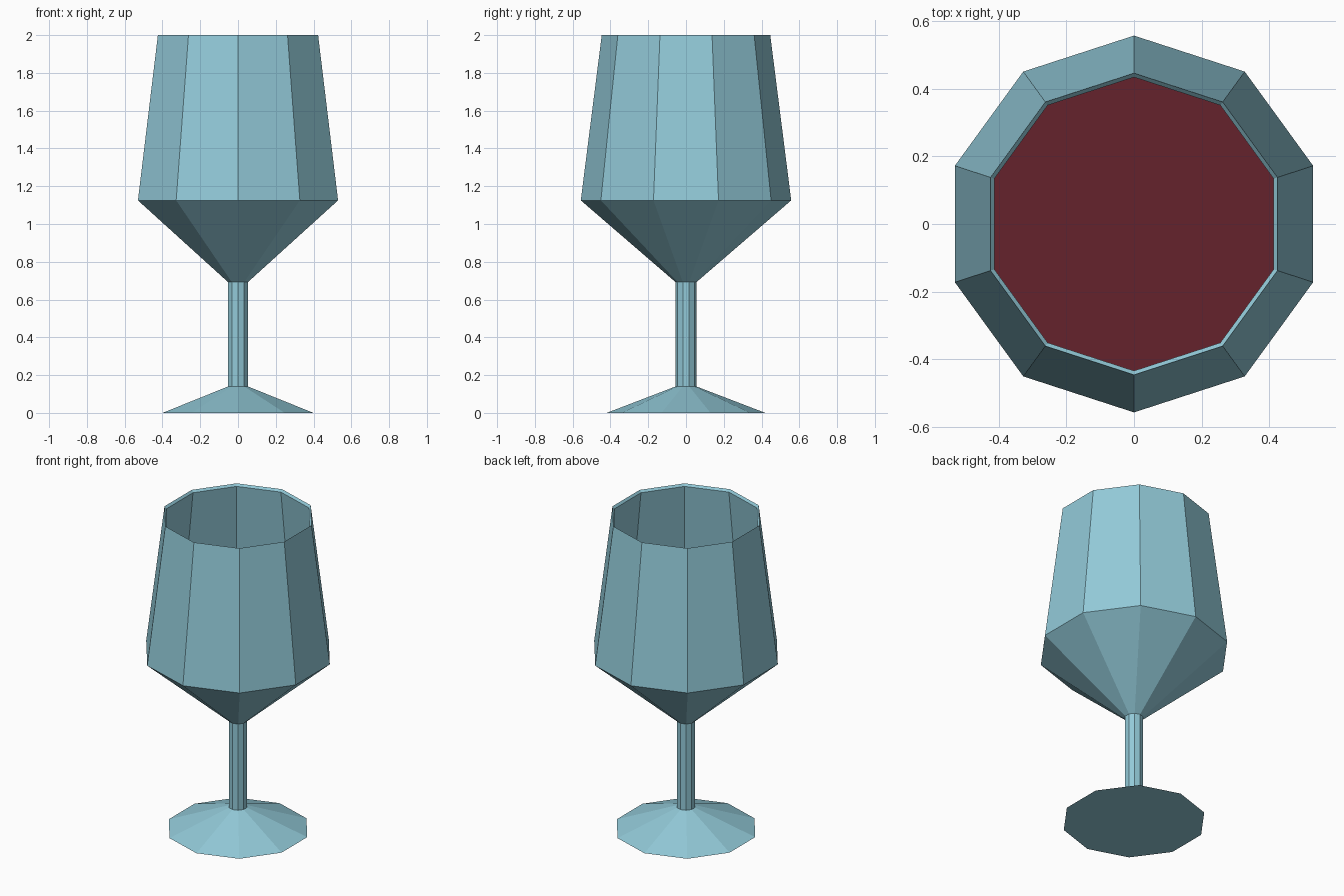
import bpy, bmesh, math

if "Cube" in bpy.data.objects:
    bpy.data.objects.remove(bpy.data.objects["Cube"])

SIDES = 10


def material(name, rgb):
    mat = bpy.data.materials.new(name)
    mat.diffuse_color = (*rgb, 1)
    mat.use_nodes = True
    mat.node_tree.nodes["Principled BSDF"].inputs["Base Color"].default_value = mat.diffuse_color
    return mat


def lathe(name, profile, mat):
    """Flat-sided solid from (radius, z) rings, capped at both ends."""
    bm = bmesh.new()
    rings = []
    for r, z in profile:
        ring = []
        for i in range(SIDES):
            a = math.pi / 2 + 2 * math.pi * i / SIDES   # a corner points along y
            ring.append(bm.verts.new((r * math.cos(a), r * math.sin(a), z)))
        rings.append(ring)
    for low, high in zip(rings, rings[1:]):
        for i in range(SIDES):
            j = (i + 1) % SIDES
            bm.faces.new((low[i], low[j], high[j], high[i]))
    bm.faces.new(rings[0][::-1])
    bm.faces.new(rings[-1])
    bmesh.ops.recalc_face_normals(bm, faces=bm.faces)
    mesh = bpy.data.meshes.new(name)
    bm.to_mesh(mesh)
    bm.free()
    mesh.materials.append(mat)
    obj = bpy.data.objects.new(name, mesh)
    bpy.context.collection.objects.link(obj)
    return obj


glass = material("pale_blue_glass", (0.29, 0.59, 0.69))
red = material("dark_red", (0.13, 0.016, 0.025))

# Goblet: foot, stem, bowl, sloped lip, then the inside wall back down
lathe("goblet", [
    (0.42, 0.0), (0.055, 0.14), (0.055, 0.692),
    (0.557, 1.125), (0.446, 2.0),
    (0.434, 1.986), (0.541, 1.13), (0.05, 0.71),
], glass)

# Drink filling the lower part of the bowl
lathe("drink", [(0.05, 0.712), (0.54, 1.132), (0.531, 1.2)], red)
